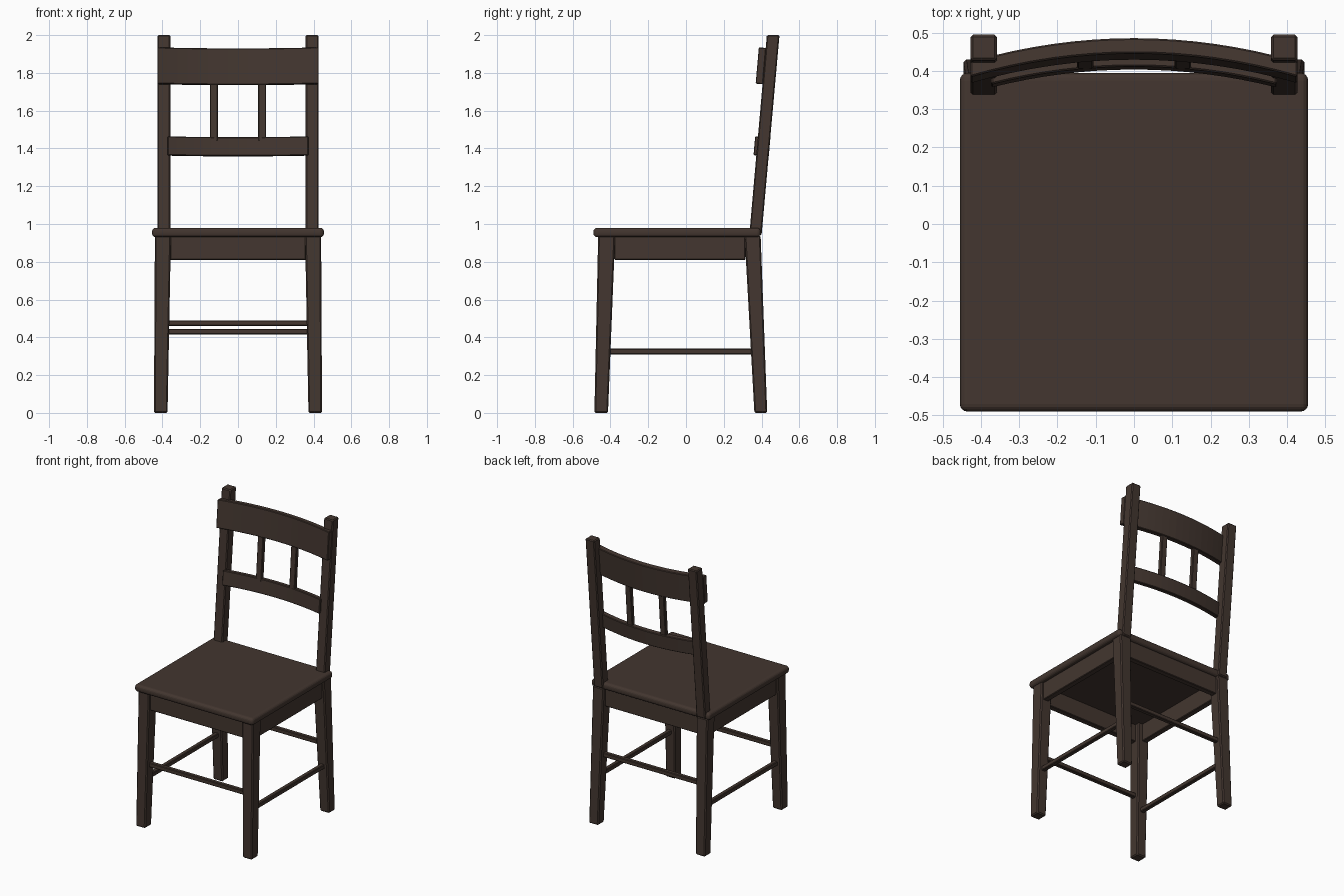
import bpy, bmesh, math
from mathutils import Matrix, Vector

cube = bpy.data.objects.get("Cube")
if cube:
    bpy.data.objects.remove(cube, do_unlink=True)

# Single dark wood colour
wood = bpy.data.materials.new("dark_brown_wood")
wood.use_nodes = True
colour = (0.056, 0.037, 0.029, 1)
wood.diffuse_color = colour
wood.node_tree.nodes["Principled BSDF"].inputs["Base Color"].default_value = colour

LEAN = math.atan(0.09 / 1.02)     # backward lean of the back frame


def finish(name, bm, bevel, segments=1):
    bmesh.ops.recalc_face_normals(bm, faces=bm.faces)
    mesh = bpy.data.meshes.new(name)
    bm.to_mesh(mesh)
    bm.free()
    obj = bpy.data.objects.new(name, mesh)
    bpy.context.collection.objects.link(obj)
    mesh.materials.append(wood)
    mod = obj.modifiers.new("soft_edges", 'BEVEL')
    mod.width = bevel
    mod.segments = segments
    mod.limit_method = 'ANGLE'
    mod.angle_limit = math.radians(40)
    return obj


def loft(name, low, high, bevel=0.005, segments=1):
    """Tapered block between two rectangles (x0, x1, y0, y1, z)."""
    bm = bmesh.new()
    rings = []
    for x0, x1, y0, y1, z in (low, high):
        rings.append([bm.verts.new(p) for p in
                      ((x0, y0, z), (x1, y0, z), (x1, y1, z), (x0, y1, z))])
    a, b = rings
    bm.faces.new(a[::-1])
    bm.faces.new(b)
    for i in range(4):
        j = (i + 1) % 4
        bm.faces.new((a[i], a[j], b[j], b[i]))
    return finish(name, bm, bevel, segments)


def block(name, x0, x1, y0, y1, z0, z1, bevel=0.004, segments=1):
    return loft(name, (x0, x1, y0, y1, z0), (x0, x1, y0, y1, z1), bevel, segments)


def bowed_rail(name, half, y_mid, z_top, height, depth, steps=16):
    """Back rail bowed towards the rear and leaning with the posts."""
    bm = bmesh.new()
    rings = []
    for i in range(steps + 1):
        x = half * (2 * i / steps - 1)
        y = -0.061 * (x / 0.425) ** 2
        rings.append([bm.verts.new((x, y + dy, dz)) for dy, dz in
                      ((0, -height), (depth, -height), (depth, 0), (0, 0))])
    for a, b in zip(rings, rings[1:]):
        for i in range(4):
            j = (i + 1) % 4
            bm.faces.new((a[i], a[j], b[j], b[i]))
    bm.faces.new(rings[0])
    bm.faces.new(rings[-1][::-1])
    bm.transform(Matrix.Translation((0, y_mid, z_top)) @ Matrix.Rotation(-LEAN, 4, 'X'))
    return finish(name, bm, 0.004)


# Seat with rounded rim
seat = block("seat", -0.455, 0.455, -0.49, 0.395, 0.93, 0.98, 0.02, 4)
for poly in seat.data.polygons:
    poly.use_smooth = False

# Legs, posts, side aprons, side stretchers and back slats, mirrored left and right
for side, s in (("left", 1), ("right", -1)):
    def span(a, b):
        return tuple(sorted((s * a, s * b)))

    loft(side + "_front_leg", (*span(0.373, 0.445), -0.485, -0.413, 0),
         (*span(0.355, 0.44), -0.465, -0.375, 0.94), 0.007)
    loft(side + "_back_leg", (*span(0.373, 0.445), 0.362, 0.43, 0),
         (*span(0.355, 0.44), 0.31, 0.395, 0.94), 0.007)
    loft(side + "_back_post", (*span(0.358, 0.427), 0.335, 0.4, 0.94),
         (*span(0.358, 0.427), 0.428, 0.495, 2.0), 0.006)
    block(side + "_side_apron", *span(0.385, 0.425), -0.38, 0.315, 0.81, 0.935)
    block(side + "_side_stretcher", *span(0.39, 0.42), -0.42, 0.37, 0.31, 0.34)
    loft(side + "_back_slat", (*span(0.106, 0.149), 0.405, 0.433, 1.44),
         (*span(0.106, 0.149), 0.43, 0.458, 1.76), 0.004)

# Front and back aprons and stretchers
block("front_apron", -0.36, 0.36, -0.45, -0.41, 0.81, 0.935)
block("back_apron", -0.36, 0.36, 0.335, 0.375, 0.81, 0.935)
block("front_stretcher", -0.38, 0.38, -0.45, -0.42, 0.415, 0.445)
block("back_stretcher", -0.38, 0.38, 0.355, 0.385, 0.46, 0.49)

# Bowed back rails
bowed_rail("top_rail", 0.427, 0.446, 1.93, 0.193, 0.04)
bowed_rail("lower_rail", 0.373, 0.412, 1.46, 0.1, 0.035)
